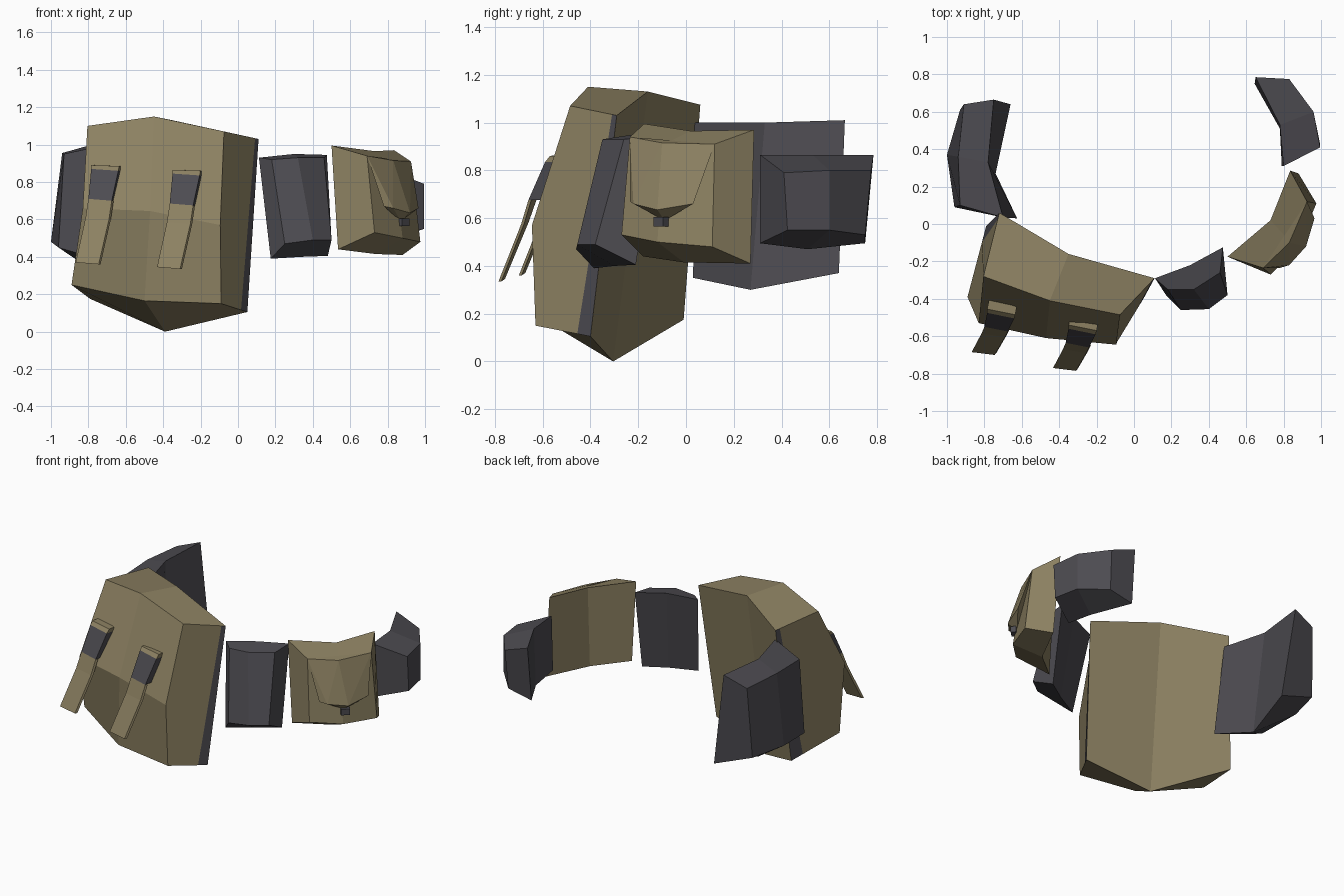
import bpy
import bmesh
from mathutils import Vector


def material(name, rgb):
    m = bpy.data.materials.new(name)
    m.diffuse_color = (*rgb, 1)
    return m


TAN = material("tan canvas", (0.265, 0.220, 0.122))
DARK = material("dark grey fabric", (0.073, 0.070, 0.081))


def finish(name, bm, mats):
    bmesh.ops.recalc_face_normals(bm, faces=bm.faces[:])
    me = bpy.data.meshes.new(name)
    bm.to_mesh(me)
    bm.free()
    for m in mats:
        me.materials.append(m)
    ob = bpy.data.objects.new(name, me)
    bpy.context.collection.objects.link(ob)
    return ob


def loft(name, columns, mats, trim=None):
    """Join closed cross-sections; trim gives the top and bottom width of a dark edge on the ends."""
    bm = bmesh.new()
    rings = [[bm.verts.new(p) for p in col] for col in columns]
    n = len(rings[0])
    for a, b in zip(rings, rings[1:]):
        for i in range(n):
            j = (i + 1) % n
            bm.faces.new((a[i], a[j], b[j], b[i]))
    for r in (rings[0], rings[-1]):
        if trim:
            top = bm.verts.new(r[0].co.lerp(r[1].co, trim[0]))
            low = bm.verts.new(r[-1].co.lerp(r[-2].co, trim[1]))
            bm.faces.new([top] + r[1:-1] + [low])
            bm.faces.new((r[0], top, low, r[-1])).material_index = 1
        else:
            bm.faces.new(r)
    return finish(name, bm, mats)


def hull(name, points, mat):
    bm = bmesh.new()
    for p in points:
        bm.verts.new(p)
    res = bmesh.ops.convex_hull(bm, input=bm.verts[:])
    bmesh.ops.delete(bm, geom=[v for v in res["geom_interior"] if isinstance(v, bmesh.types.BMVert)],
                     context="VERTS")
    return finish(name, bm, [mat])


# Large bag: inner top, outer top, outer middle, outer bottom, inner bottom per column
loft("large_bag", [
    [(-0.72, 0.06, 1.075), (-0.805, -0.28, 1.10), (-0.83, -0.53, 0.66),
     (-0.89, -0.39, 0.25), (-0.79, -0.01, 0.175)],
    [(-0.35, -0.16, 1.13), (-0.45, -0.41, 1.15), (-0.47, -0.61, 0.645),
     (-0.50, -0.58, 0.165), (-0.39, -0.305, 0.0)],
    [(0.11, -0.29, 1.03), (-0.075, -0.485, 1.07), (-0.095, -0.645, 0.57),
     (-0.09, -0.63, 0.15), (0.05, -0.40, 0.105)],
], [TAN, DARK], trim=(0.10, 0.24))

# Dark side pouch at the left hip
loft("left_pouch", [
    [(-0.70, 0.035, 1.0), (-0.93, 0.10, 0.95), (-0.96, 0.09, 0.45), (-0.625, 0.03, 0.35)],
    [(-0.78, 0.33, 1.0), (-0.94, 0.36, 0.955), (-1.0, 0.37, 0.48), (-0.74, 0.27, 0.30)],
    [(-0.75, 0.665, 1.01), (-0.91, 0.64, 0.95), (-0.93, 0.61, 0.47), (-0.66, 0.64, 0.37)],
], [DARK])

# Narrow dark pouch right of the large bag
loft("narrow_pouch", [
    [(0.112, -0.29, 0.93), (0.18, -0.35, 0.92), (0.25, -0.46, 0.47), (0.175, -0.385, 0.39)],
    [(0.30, -0.22, 0.95), (0.32, -0.35, 0.93), (0.40, -0.455, 0.49), (0.34, -0.30, 0.40)],
    [(0.475, -0.125, 0.945), (0.46, -0.26, 0.93), (0.50, -0.38, 0.49), (0.48, -0.21, 0.405)],
], [DARK])

# Tan pouch with a pointed flap
loft("flap_pouch", [
    [(0.50, -0.175, 0.995), (0.69, -0.235, 0.94), (0.73, -0.27, 0.53), (0.535, -0.18, 0.44)],
    [(0.73, 0.02, 0.965), (0.83, -0.09, 0.91), (0.88, -0.12, 0.50), (0.735, -0.01, 0.415)],
    [(0.835, 0.285, 0.97), (0.925, 0.12, 0.91), (0.975, 0.11, 0.48), (0.88, 0.27, 0.41)],
], [TAN])
hull("pouch_flap", [
    (0.69, -0.235, 0.94), (0.83, -0.10, 0.915), (0.925, 0.12, 0.91),
    (0.78, -0.235, 0.67), (0.83, -0.22, 0.66), (0.92, -0.12, 0.635), (0.965, 0.03, 0.66),
    (0.87, -0.09, 0.59),
], TAN)
hull("flap_clasp", [(0.885 + 0.02 * a + 0.012 * b, -0.105 + 0.02 * a - 0.012 * b, z)
                    for a in (-1, 1) for b in (-1, 1) for z in (0.565, 0.605)], DARK)

# Small dark pouch at the right rear
loft("rear_pouch", [
    [(0.80, 0.31, 0.865), (0.995, 0.41, 0.79), (0.995, 0.425, 0.55), (0.79, 0.31, 0.495)],
    [(0.78, 0.53, 0.865), (0.96, 0.60, 0.80), (0.96, 0.60, 0.55), (0.78, 0.51, 0.47)],
    [(0.65, 0.785, 0.865), (0.83, 0.775, 0.80), (0.82, 0.75, 0.53), (0.645, 0.75, 0.495)],
], [DARK])


# Closing straps: dark upper webbing and a loose tan tail
def strap(name, left, right, mat, depth):
    cols = []
    for l, r in zip(left, right):
        l, r = Vector(l), Vector(r)
        back = Vector((0.01, depth, 0))
        cols.append([l, r, r + back, l + back])
    loft(name, cols, [mat])


for side, dx, dy, dz in (("left", 0, 0, 0), ("right", 0.435, -0.085, -0.025)):
    def pts(*ps):
        return [(x + dx, y + dy, z + dz) for x, y, z in ps]
    strap(side + "_strap_top",
          pts((-0.785, -0.455, 0.89), (-0.785, -0.475, 0.87)),
          pts((-0.635, -0.485, 0.885), (-0.64, -0.505, 0.86)), TAN, 0.05)
    strap(side + "_strap_webbing",
          pts((-0.785, -0.475, 0.87), (-0.80, -0.55, 0.71)),
          pts((-0.64, -0.505, 0.86), (-0.675, -0.575, 0.70)), DARK, 0.05)
    strap(side + "_strap_tail",
          pts((-0.80, -0.55, 0.71), (-0.815, -0.585, 0.61), (-0.868, -0.685, 0.37)),
          pts((-0.675, -0.575, 0.70), (-0.69, -0.605, 0.60), (-0.745, -0.70, 0.36)), TAN, 0.012)
